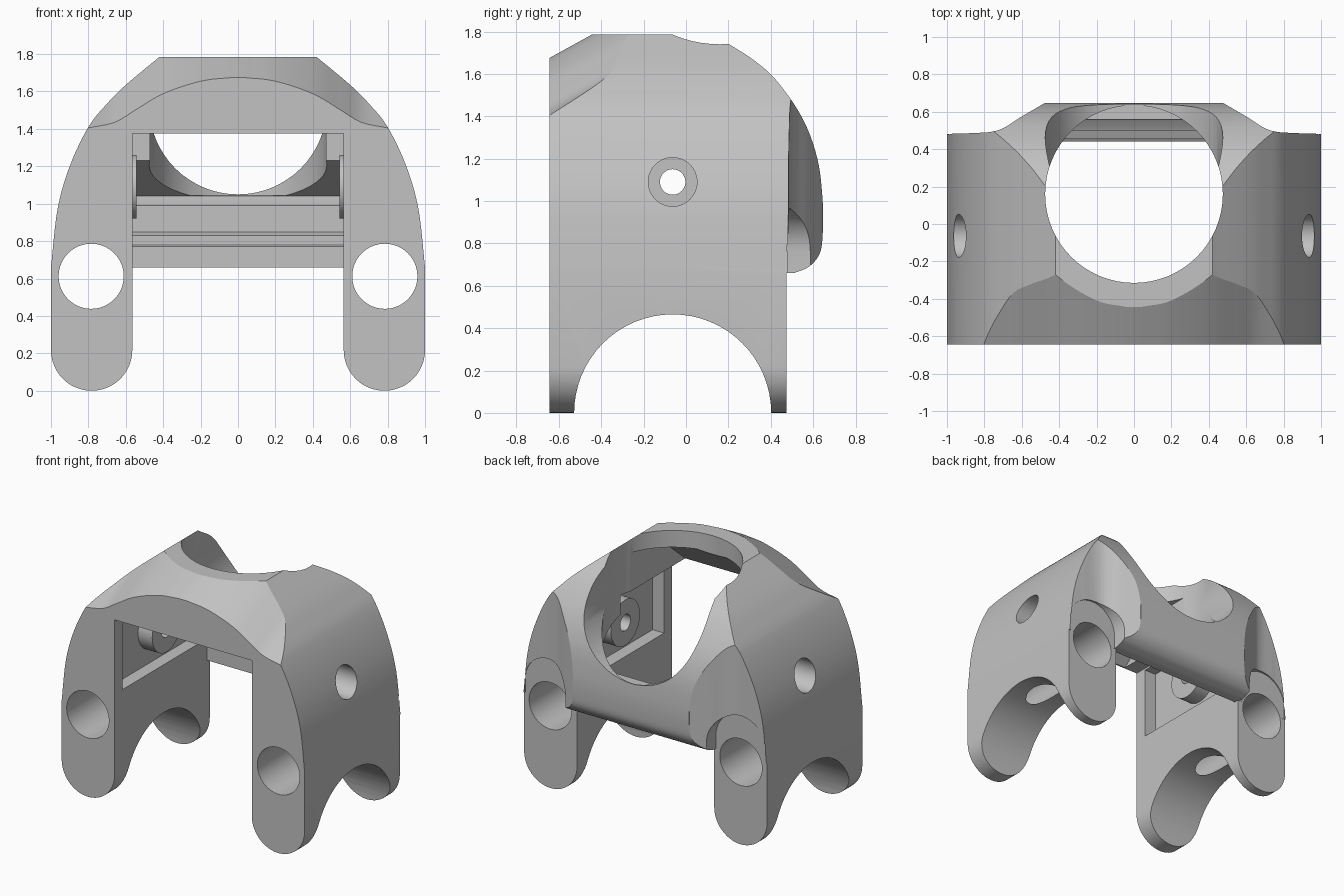
import bpy, bmesh, math
from mathutils import Vector

if "Cube" in bpy.data.objects:
    bpy.data.objects.remove(bpy.data.objects["Cube"])

grey = bpy.data.materials.new("plain grey")
grey.use_nodes = True
grey.diffuse_color = (0.54, 0.54, 0.54, 1)
grey.node_tree.nodes["Principled BSDF"].inputs["Base Color"].default_value = grey.diffuse_color


def spline(pts, steps=6):
    """Smooth curve through the given points."""
    p = [Vector(q) for q in pts]
    p = [2 * p[0] - p[1]] + p + [2 * p[-1] - p[-2]]
    out = []
    for a, b, c, d in zip(p, p[1:], p[2:], p[3:]):
        for i in range(steps):
            t = i / steps
            out.append(b + (c - a) * t / 2 + (a - 2.5 * b + 2 * c - d / 2) * t * t
                       + (1.5 * (b - c) + (d - a) / 2) * t ** 3)
    return [tuple(v) for v in out + [p[-2]]]


def arc(cx, cy, r, start, end, n=24):
    angles = [math.radians(start + (end - start) * i / n) for i in range(n + 1)]
    return [(cx + r * math.cos(a), cy + r * math.sin(a)) for a in angles]


def prism(name, outline, axis, lo, hi, rise=0):
    """Extrude an outline along an axis, climbing by rise per unit; the outline uses the other axes in order."""
    place = {"x": lambda a, b: (lo, a, b), "y": lambda a, b: (a, lo, b), "z": lambda a, b: (a, b, lo)}[axis]
    bm = bmesh.new()
    face = bm.faces.new([bm.verts.new(place(a, b)) for a, b in outline])
    new = bmesh.ops.extrude_face_region(bm, geom=[face])["geom"]
    shift = (Vector(["xyz".index(axis) == i for i in range(3)]) + Vector((0, 0, rise))) * (hi - lo)
    bmesh.ops.translate(bm, vec=shift, verts=[v for v in new if isinstance(v, bmesh.types.BMVert)])
    bmesh.ops.recalc_face_normals(bm, faces=bm.faces)
    mesh = bpy.data.meshes.new(name)
    bm.to_mesh(mesh)
    bm.free()
    mesh.materials.append(grey)
    obj = bpy.data.objects.new(name, mesh)
    bpy.context.collection.objects.link(obj)
    return obj


def rod(name, a, b, r, axis, lo, hi):
    return prism(name, arc(a, b, r, 0, 360, 64)[:-1], axis, lo, hi)


def combine(obj, other, operation="DIFFERENCE"):
    mod = obj.modifiers.new(operation, "BOOLEAN")
    mod.operation, mod.object, mod.solver = operation, other, "EXACT"
    bpy.context.view_layer.objects.active = obj
    bpy.ops.object.modifier_apply(modifier=mod.name)
    bpy.data.objects.remove(other)


def finish(obj):
    bpy.ops.object.select_all(action="DESELECT")
    obj.select_set(True)
    bpy.context.view_layer.objects.active = obj
    bpy.ops.object.shade_smooth_by_angle(angle=math.radians(25))


def mirrored(half):
    return half + [(-x, b) for x, b in reversed(half)]


# Front outline: domed shoulders and round-footed legs
half = [(0.565, 0.66)] + arc(0.7825, 0.2175, 0.2175, 180, 360)
half += spline([(1, 0.66), (0.965, 0.97), (0.9, 1.2), (0.8, 1.41), (0.7, 1.535),
                (0.6, 1.635), (0.42, 1.785)])
body = prism("bracket_body", mirrored(half), "y", -0.645, 0.7)

# Side outline: flat top and bulging rear drum
side = [(-0.7, -0.1), (0.475, -0.1), (0.475, 0.66)]
side += spline([(0.51, 0.66), (0.58, 0.69), (0.63, 0.75), (0.645, 0.84), (0.645, 1.0),
                (0.62, 1.2), (0.55, 1.39), (0.43, 1.565), (0.32, 1.665), (0.2, 1.742)])
side += [(0.05, 1.785), (-0.7, 1.785)]
combine(body, prism("side_limits", side, "x", -1.1, 1.1), "INTERSECT")

# Plan outline: the drum flares out between the rear legs
plan = [(1.1, -0.7), (1.1, 0.48)] + spline([(0.9, 0.484), (0.73, 0.5), (0.6, 0.575), (0.48, 0.645)])
plan += [(0.46, 0.7)]
combine(body, prism("plan_limits", mirrored(plan), "z", -0.2, 2), "INTERSECT")

# Arched front brow, climbing backwards into the dome
brow = spline([(0.92, 1.375), (0.8, 1.405), (0.66, 1.435), (0.55, 1.5), (0.4, 1.588),
               (0.2, 1.655), (0.03, 1.675)])
combine(body, prism("brow_limits", mirrored([(1.2, -2), (1.2, 1.36)] + brow), "y", -0.645, 1, 0.55), "INTERSECT")

# Inner cavity, stepped rear bar and the sloping underside behind the opening
cavity = [(-0.8, 0.5), (0.44, 0.5), (0.44, 0.77), (0.455, 0.78), (0.455, 0.83), (0.5, 0.85),
          (0.5, 0.99), (0.52, 1.0), (0.57, 1.04), (0.1, 1.23), (0.1, 1.375), (-0.8, 1.375)]
combine(body, prism("cavity", cavity, "x", -0.565, 0.565))

# Raised ceiling behind the front lintel
ceiling = [(-0.64, 1.37), (0.1, 1.37), (0.1, 1.66), (-0.3, 1.66)]
combine(body, prism("ceiling", ceiling, "x", -0.45, 0.45))

# Round opening through the top and out of the back
combine(body, rod("top_opening", 0, 0.16, 0.475, "z", 1.045, 2.2))
combine(body, rod("back_opening", 0, 1.525, 0.475, "y", 0.16, 0.9))

# Arched underside between front and rear feet
combine(body, rod("foot_arch", -0.063, 0, 0.465, "x", -1.2, 1.2))

recess = [(-0.55, 0.82), (0.42, 0.82), (0.42, 1.09), (0.1, 1.22), (0.1, 1.36), (-0.55, 1.36)]
for s in (1, -1):
    # Recessed inner wall
    combine(body, prism("wall_recess", recess, "x", *sorted((0.5 * s, 0.66 * s))))
    # Lengthwise leg holes with a slotted recess at the rear
    combine(body, rod("leg_hole", 0.785 * s, 0.612, 0.174, "y", -0.9, 0.9))
    slot = arc(0.785 * s, 0.76, 0.205, 0, 180) + arc(0.785 * s, 0.61, 0.205, 180, 360)
    combine(body, prism("rear_recess", slot, "y", 0.476, 0.9))
    # Pivot hole with counterbore
    combine(body, rod("pivot_hole", -0.063, 1.09, 0.06, "x", *sorted((0.4 * s, 1.2 * s))))
    combine(body, rod("counterbore", -0.063, 1.09, 0.115, "x", *sorted((0.75 * s, 1.2 * s))))
finish(body)

# Pivot bosses standing on the inner walls
for s, label in ((1, "left"), (-1, "right")):
    boss = rod(label + "_pivot_boss", -0.063, 1.09, 0.17, "x", *sorted((0.543 * s, 0.665 * s)))
    combine(boss, rod("boss_hole", -0.063, 1.09, 0.06, "x", *sorted((0.4 * s, 0.7 * s))))
    finish(boss)
